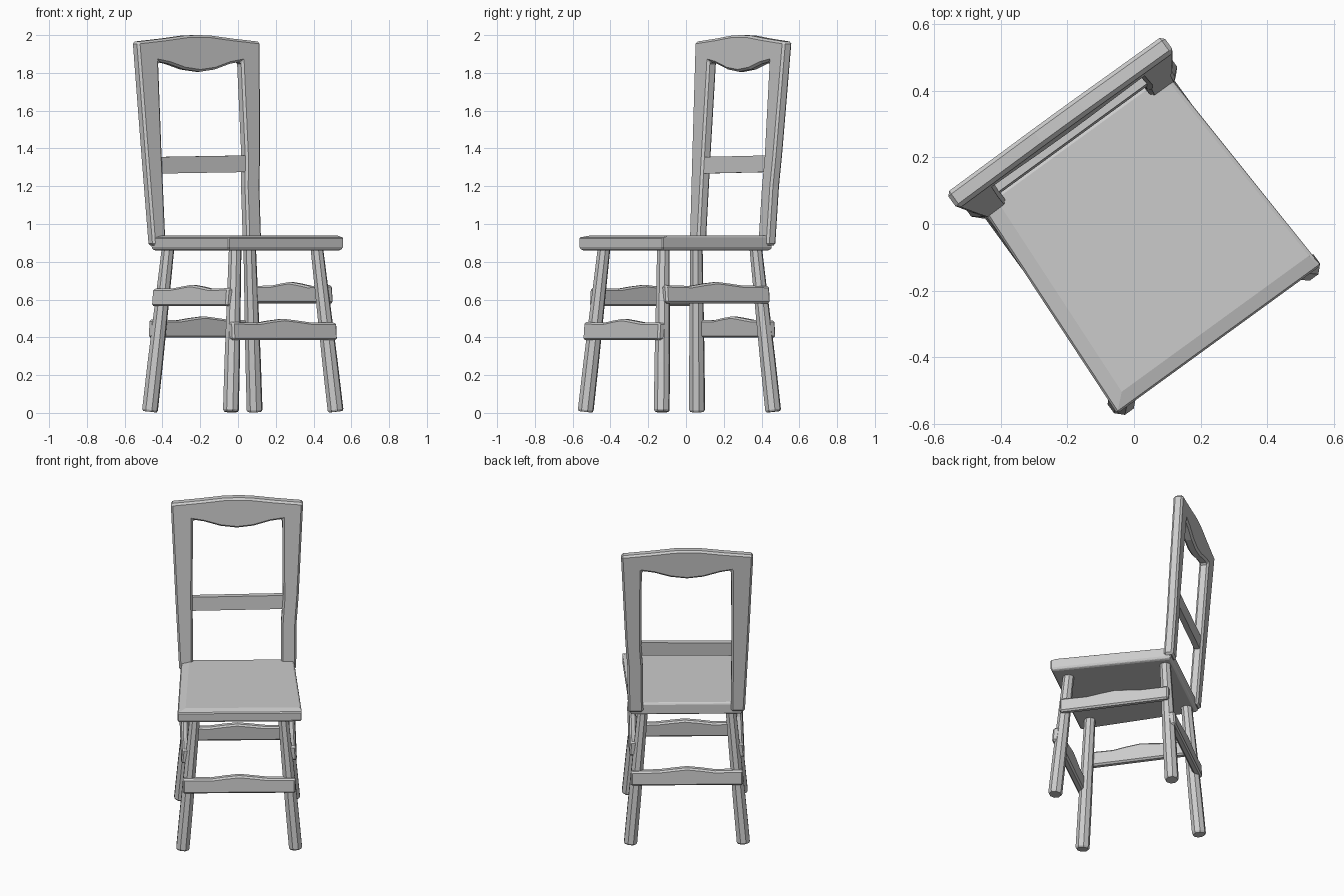
import bpy, bmesh, math
from mathutils import Vector

if "Cube" in bpy.data.objects:
    bpy.data.objects.remove(bpy.data.objects["Cube"])

TURN = math.radians(36)  # whole chair is turned about z


def make(name, bm, bevel=0.0):
    """Turn a bmesh into a flat-shaded object with a single-step chamfer."""
    bmesh.ops.recalc_face_normals(bm, faces=bm.faces)
    me = bpy.data.meshes.new(name)
    bm.to_mesh(me)
    bm.free()
    ob = bpy.data.objects.new(name, me)
    bpy.context.collection.objects.link(ob)
    ob.rotation_euler.z = TURN
    if bevel:
        mod = ob.modifiers.new("chamfer", 'BEVEL')
        mod.width = bevel
        mod.segments = 1
        mod.limit_method = 'ANGLE'
        mod.angle_limit = math.radians(40)
    return ob


def loft(rings):
    """Closed solid through rings of equal point count."""
    bm = bmesh.new()
    loops = [[bm.verts.new(p) for p in r] for r in rings]
    n = len(loops[0])
    for a, b in zip(loops, loops[1:]):
        for i in range(n):
            j = (i + 1) % n
            bm.faces.new((a[i], a[j], b[j], b[i]))
    bm.faces.new(loops[0])
    bm.faces.new(loops[-1])
    return bm


def slab(profile, place, thick):
    """Extrude an (along, height) outline; place maps (along, depth, height) to xyz."""
    return loft([[place(a, d, h) for a, h in profile] for d in (0, thick)])


# seat: slightly wider at the front, worn down along the left and front edges
def seat_ring(z, left, front, right, back):
    return [(-.375 + left, -.43 + front, z), (.38 - right, -.43 + front, z),
            (.345 - right, .315 - back, z), (-.34 + left, .315 - back, z)]


make("seat", loft([seat_ring(.86, .012, .012, .012, .008),
                   seat_ring(.872, 0, 0, 0, 0),
                   seat_ring(.928, 0, 0, 0, 0),
                   seat_ring(.94, .05, .045, .006, .006)]), .006)


# splayed eight-sided legs
def leg(name, foot, top):
    foot, top = Vector(foot), Vector(top)
    q = Vector((0, 0, 1)).rotation_difference(top - foot)
    rings = []
    for t, r in ((0, .037), (.012, .043), (.3, .042), (1, .034)):
        rings.append([foot.lerp(top, t) + q @ Vector((r * math.cos(k), r * math.sin(k), 0))
                      for k in [math.pi * (i + .5) / 4 for i in range(8)]])
    make(name, loft(rings))


for side, s in (("left", -1), ("right", 1)):
    leg("front_leg_" + side, (s * .343, -.408, .006), (s * .267, -.342, .875))
    leg("back_leg_" + side, (s * .343, .322, .006), (s * .267, .262, .875))


# wavy-topped stretchers leaning with the legs
def wavy(half):
    return [(-half, 0), (half, 0), (half, .092), (half * .5, .094), (half * .2, .106),
            (0, .113), (-half * .25, .104), (-half * .5, .092), (-half, .096)]


make("front_stretcher", slab(wavy(.342), lambda a, d, h: (a, -.43 + d + h * .076, .385 + h), .045), .01)
make("back_stretcher", slab(wavy(.34), lambda a, d, h: (a, .345 - d - h * .07, .398 + h), .045), .01)
for side, s, z in (("left", -1, .565), ("right", 1, .58)):
    make("side_stretcher_" + side,
         slab(wavy(.34), lambda a, d, h: (s * (.352 - d - h * .088), a - .04, z + h), .042), .01)


# back frame: two posts and the crested top rail in one outline, leaning backwards
def lean(z):
    return .272 + .075 * (z - .88) / 1.09


frame = [(-.352, .885), (-.268, .885), (-.27, 1.34), (-.268, 1.86), (-.2, 1.848), (-.1, 1.818),
         (0, 1.806), (.1, 1.818), (.2, 1.848), (.275, 1.86), (.278, 1.34), (.268, 1.2),
         (.265, .885), (.358, .885), (.362, 1.2), (.374, 1.36), (.402, 1.965), (.22, 1.982),
         (.08, 1.998), (0, 2.0), (-.08, 1.998), (-.22, 1.982), (-.402, 1.965), (-.375, 1.36)]
make("back_frame", slab(frame, lambda a, d, h: (a, lean(h) + d, h), .06), .012)

# cross slat between the posts
slat = [(-.29, 1.267), (.29, 1.275), (.29, 1.363), (-.29, 1.355)]
make("back_slat", slab(slat, lambda a, d, h: (a, lean(h) + .012 + d, h), .034))
